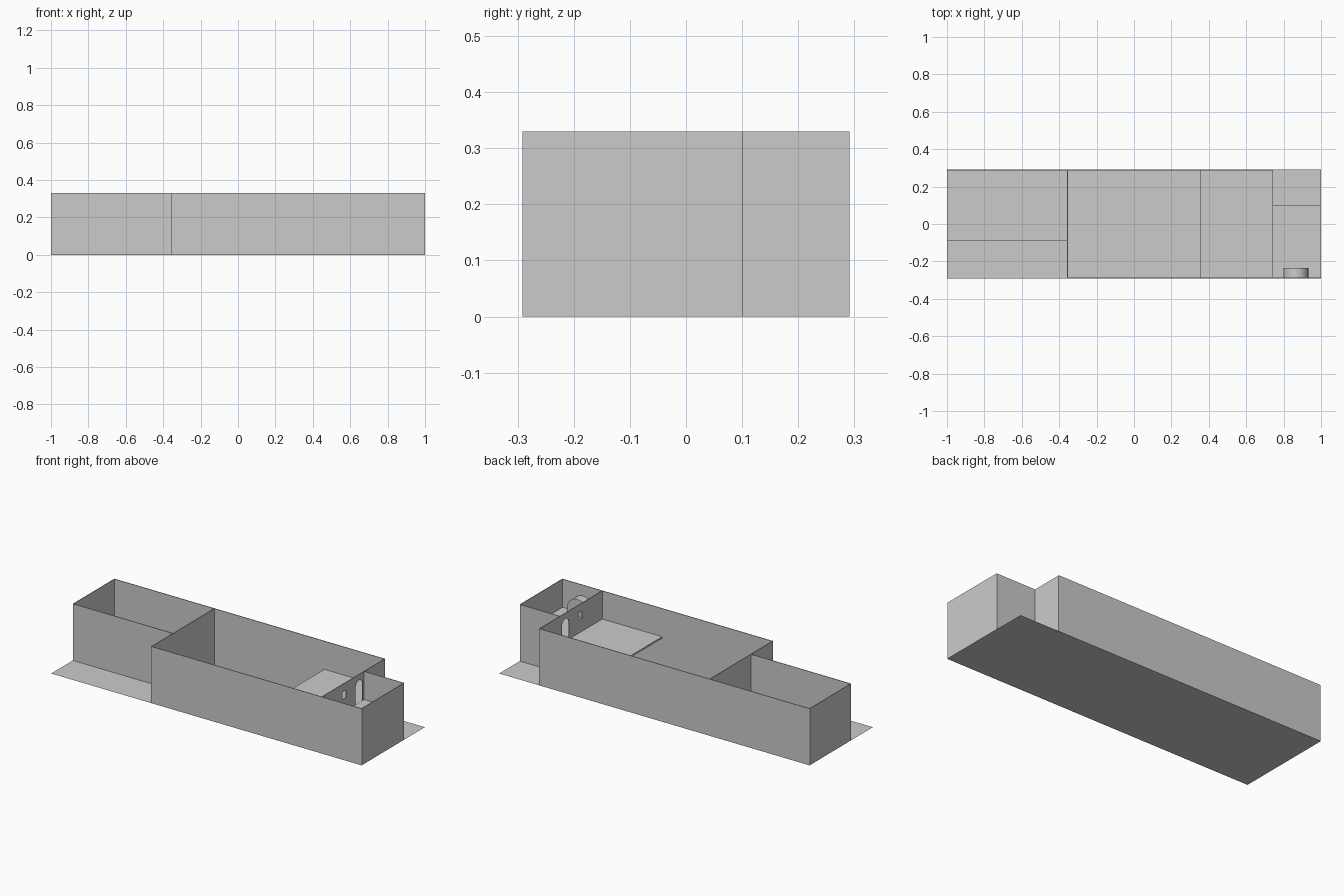
import bpy
import bmesh
import math
from mathutils import Vector

cube = bpy.data.objects.get("Cube")
if cube:
    bpy.data.objects.remove(cube, do_unlink=True)

plaster = bpy.data.materials.new("plaster_grey")
plaster.use_nodes = True
grey = (0.6, 0.6, 0.6, 1)
plaster.diffuse_color = grey
plaster.node_tree.nodes["Principled BSDF"].inputs["Base Color"].default_value = grey

HEIGHT, FLOOR, THICK = 0.33, 0.166, 0.004
LEFT, RIGHT, FRONT, BACK = -0.998, 0.998, -0.289, 0.289
HALL_L, HALL_R = -0.355, 0.742      # hall end walls
STORE_FRONT, CELL_BACK = -0.09, 0.1  # set-back walls of the end rooms
LOFT_EDGE = 0.355


def finish(name, bm, thickness=0):
    mesh = bpy.data.meshes.new(name)
    bm.to_mesh(mesh)
    bm.free()
    mesh.materials.append(plaster)
    obj = bpy.data.objects.new(name, mesh)
    bpy.context.collection.objects.link(obj)
    if thickness:
        solid = obj.modifiers.new("thickness", "SOLIDIFY")
        solid.thickness = thickness
        solid.offset = 0
    return obj


def wall(name, start, end):
    """Upright sheet between two plan points."""
    bm = bmesh.new()
    points = [(*start, 0), (*end, 0), (*end, HEIGHT), (*start, HEIGHT)]
    bm.faces.new([bm.verts.new(p) for p in points])
    finish(name, bm, THICK)


def slab(name, x0, x1, y0, y1, z0, z1):
    bm = bmesh.new()
    bmesh.ops.create_cube(bm, size=1)
    for v in bm.verts:
        v.co = ((x0 + x1) / 2 + v.co.x * (x1 - x0),
                (y0 + y1) / 2 + v.co.y * (y1 - y0),
                (z0 + z1) / 2 + v.co.z * (z1 - z0))
    finish(name, bm)


def arch(center, radius, bottom, spring, steps=12):
    """Round-headed outline as (across, up) points."""
    curve = [(center + radius * math.cos(math.pi * i / steps),
              spring + radius * math.sin(math.pi * i / steps))
             for i in range(steps + 1)]
    return [(center + radius, bottom)] + curve + [(center - radius, bottom)]


def rectangle(a0, a1, b0, b1):
    return [(a0, b0), (a1, b0), (a1, b1), (a0, b1)]


# Ground sheet
bm = bmesh.new()
bm.faces.new([bm.verts.new((x, y, 0)) for x, y in rectangle(-1, 1, -0.291, 0.291)])
finish("ground", bm)

# Plain walls
wall("store_end_wall", (LEFT, STORE_FRONT), (LEFT, BACK))
wall("store_front_wall", (LEFT, STORE_FRONT), (HALL_L, STORE_FRONT))
wall("hall_store_partition", (HALL_L, FRONT), (HALL_L, BACK))
wall("long_front_wall", (HALL_L, FRONT), (RIGHT, FRONT))
wall("long_back_wall", (LEFT, BACK), (HALL_R, BACK))
wall("cell_end_wall", (RIGHT, FRONT), (RIGHT, CELL_BACK))
wall("cell_back_wall", (HALL_R, CELL_BACK), (RIGHT, CELL_BACK))

# Partition with an arched doorway and a small window
bm = bmesh.new()
outlines = [rectangle(FRONT, BACK, 0, HEIGHT),
            arch(0.052, 0.032, FLOOR + 0.001, 0.265),
            rectangle(-0.1, -0.066, 0.242, 0.284)]
for outline in outlines:
    verts = [bm.verts.new((HALL_R, y, z)) for y, z in outline]
    for a, b in zip(verts, verts[1:] + verts[:1]):
        bm.edges.new((a, b))
bmesh.ops.triangle_fill(bm, edges=bm.edges[:], use_beauty=True,
                        normal=Vector((1, 0, 0)))
finish("doorway_partition", bm, THICK)

# Raised floors
slab("loft_floor", LOFT_EDGE, HALL_R, FRONT, BACK, FLOOR - 0.01, FLOOR)
slab("cell_floor", HALL_R, RIGHT, FRONT, CELL_BACK, FLOOR - 0.01, FLOOR)

# Round-topped block against the front wall of the small room
bm = bmesh.new()
profile = arch(0.865, 0.067, FLOOR, 0.2)
face = bm.faces.new([bm.verts.new((x, FRONT, z)) for x, z in profile])
grown = bmesh.ops.extrude_face_region(bm, geom=[face])
moved = [g for g in grown["geom"] if isinstance(g, bmesh.types.BMVert)]
bmesh.ops.translate(bm, verts=moved, vec=(0, 0.054, 0))
bmesh.ops.recalc_face_normals(bm, faces=bm.faces[:])
finish("arched_block", bm)
